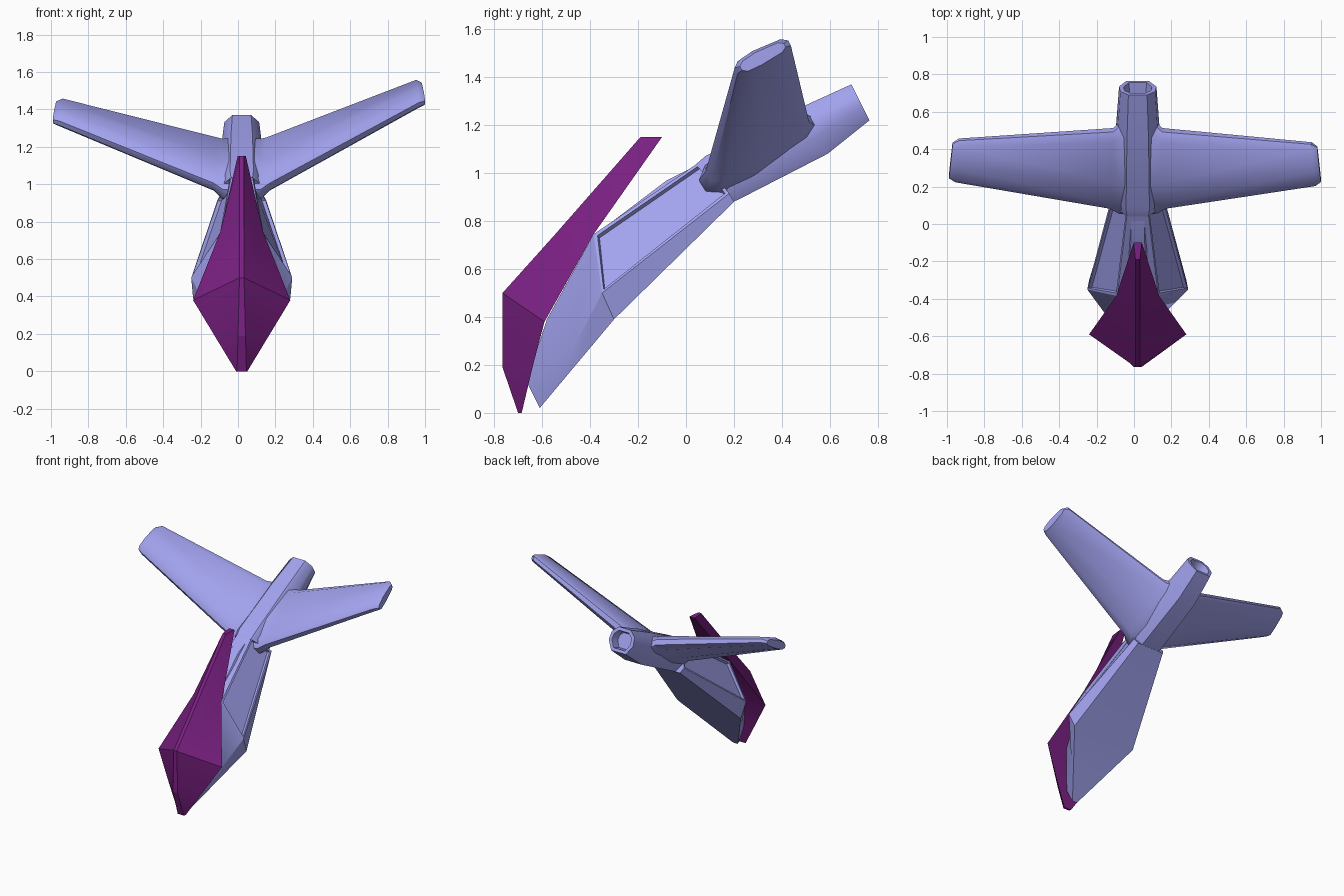
import bpy, bmesh
from mathutils import Vector

if "Cube" in bpy.data.objects:
    bpy.data.objects.remove(bpy.data.objects["Cube"])

CX = 0.02  # symmetry plane of the hull


def material(name, rgb):
    m = bpy.data.materials.new(name)
    m.diffuse_color = (*rgb, 1)
    m.use_nodes = True
    m.node_tree.nodes["Principled BSDF"].inputs["Base Color"].default_value = m.diffuse_color
    return m


LILAC = material("lilac", (0.36, 0.36, 0.86))
PURPLE = material("purple", (0.20, 0.015, 0.23))


def loft(name, sections, mat, angle=0.6, edit=None):
    """Skin a row of equal-length closed sections and cap both ends."""
    bm = bmesh.new()
    rings = [[bm.verts.new(p) for p in s] for s in sections]
    n = len(rings[0])
    skin = []
    for a, b in zip(rings, rings[1:]):
        skin.append([bm.faces.new((a[i], a[(i + 1) % n], b[(i + 1) % n], b[i]))
                     for i in range(n)])
    bm.faces.new(rings[0][::-1])
    end = bm.faces.new(rings[-1])
    bmesh.ops.recalc_face_normals(bm, faces=bm.faces[:])
    if edit:
        edit(bm, skin, end)
    me = bpy.data.meshes.new(name)
    bm.to_mesh(me)
    bm.free()
    ob = bpy.data.objects.new(name, me)
    bpy.context.collection.objects.link(ob)
    me.materials.append(mat)
    bpy.context.view_layer.objects.active = ob
    ob.select_set(True)
    bpy.ops.object.shade_smooth_by_angle(angle=angle)
    ob.select_set(False)
    return ob


def mirrored(half):
    """Right-side points (half width, y, z) -> closed symmetric ring."""
    return ([(CX + x, y, z) for x, y, z in half]
            + [(CX - x, y, z) for x, y, z in reversed(half)])


# Front keel shield: outer edge, front ridge
shield = [
    [(0.022, -0.10, 1.15), (0.012, -0.19, 1.15)],
    [(0.115, -0.385, 0.745), (0.012, -0.545, 0.745)],
    [(0.260, -0.59, 0.38), (0.012, -0.765, 0.50)],
    [(0.145, -0.64, 0.19), (0.020, -0.765, 0.19)],
    [(0.030, -0.685, 0.0), (0.025, -0.70, 0.0)],
]
loft("keel_shield", [mirrored(s) for s in shield], PURPLE, 0.3)

# Lower hull: top, side and back corners at each station
hull = [
    [(0.055, 0.07, 1.055), (0.13, 0.18, 0.915), (0.11, 0.20, 0.88)],
    [(0.11, -0.385, 0.745), (0.27, -0.35, 0.50), (0.26, -0.30, 0.39)],
    [(0.10, -0.58, 0.39), (0.15, -0.47, 0.27), (0.14, -0.455, 0.205)],
    [(0.03, -0.665, 0.13), (0.025, -0.63, 0.06), (0.02, -0.61, 0.02)],
]


def recess_panels(bm, skin, end):
    panels = [skin[0][0], skin[0][4]]
    bmesh.ops.inset_individual(bm, faces=panels, thickness=0.018, depth=0)
    bmesh.ops.inset_individual(bm, faces=panels, thickness=0.006, depth=-0.018)


loft("lower_hull", [mirrored(s) for s in hull], LILAC, 0.4, recess_panels)

# Raised spine between the side panels
spine = [
    [(0.035, 0.06, 1.04), (0.05, 0.08, 1.00)],
    [(0.035, -0.08, 0.97), (0.06, -0.06, 0.92)],
    [(0.06, -0.37, 0.75), (0.10, -0.35, 0.71)],
]
loft("hull_spine", [mirrored(s) for s in spine], LILAC, 0.4)


# Tail fuselage: eight-sided tube with a recessed outlet
def tube_ring(top, bottom, w):
    prof = [(0.5, 0), (0.93, 0.25), (1.0, 0.6), (0.6, 1)]
    return mirrored([(w * k, top[0] + (bottom[0] - top[0]) * t,
                      top[1] + (bottom[1] - top[1]) * t) for k, t in prof])


def outlet(bm, skin, end):
    bmesh.ops.inset_region(bm, faces=[end], thickness=0.025)
    bmesh.ops.inset_region(bm, faces=[end], thickness=0.01, depth=-0.06)


tube = [((0.04, 1.035), (0.185, 0.875), 0.115),
        ((0.08, 1.07), (0.22, 0.89), 0.125),
        ((0.46, 1.265), (0.59, 1.08), 0.115),
        ((0.69, 1.37), (0.765, 1.22), 0.10)]
loft("tail_fuselage", [tube_ring(*t) for t in tube], LILAC, 0.8, outlet)


# Wings: rounded plank section swept from root to tip
def wing_ring(xs, lead, trail, thick):
    lead, trail = Vector((0, *lead)), Vector((0, *trail))
    chord = trail - lead
    normal = Vector((0, -chord.z, chord.y)).normalized() * thick
    prof = [(0, -.15), (0, .2), (.1, .45), (.4, .55), (.9, .38), (1, .12),
            (1, -.2), (.9, -.42), (.4, -.5), (.1, -.42)]
    ring = []
    for u, v in prof:
        p = lead + chord * u + normal * v
        p.x = xs[0] + (xs[1] - xs[0]) * u
        ring.append(tuple(p))
    return ring


def wing(name, s, tip_y, tip_z):
    x = lambda a: CX + s * a
    tl, tt = (0.21 + tip_y, 1.425 + tip_z), (0.43 + tip_y, 1.545 + tip_z)
    rings = [
        wing_ring((x(0.03), x(0.03)), (0.07, 0.94), (0.55, 1.22), 0.17),
        wing_ring((x(0.10), x(0.10)), (0.07, 0.945), (0.53, 1.22), 0.155),
        wing_ring((x(0.15), x(0.13)), (0.095, 0.985), (0.50, 1.235), 0.125),
        wing_ring((x(0.95), x(0.93)), tl, tt, 0.075),
    ]
    # chamfered tip cap
    d = 0.02
    end = wing_ring((x(0.98), x(0.96)), (tl[0] + d, tl[1] + .01),
                    (tt[0] - d, tt[1] - .01), 0.055)
    if s < 0:
        shift = 0.025
        rings[-1] = [(p[0] - shift, p[1], p[2]) for p in rings[-1]]
        end = [(p[0] - shift * 1.2, p[1], p[2]) for p in end]
    loft(name, rings + [end], LILAC, 0.7)


wing("right_wing", 1, 0.0, 0.0)
wing("left_wing", -1, 0.02, -0.10)
